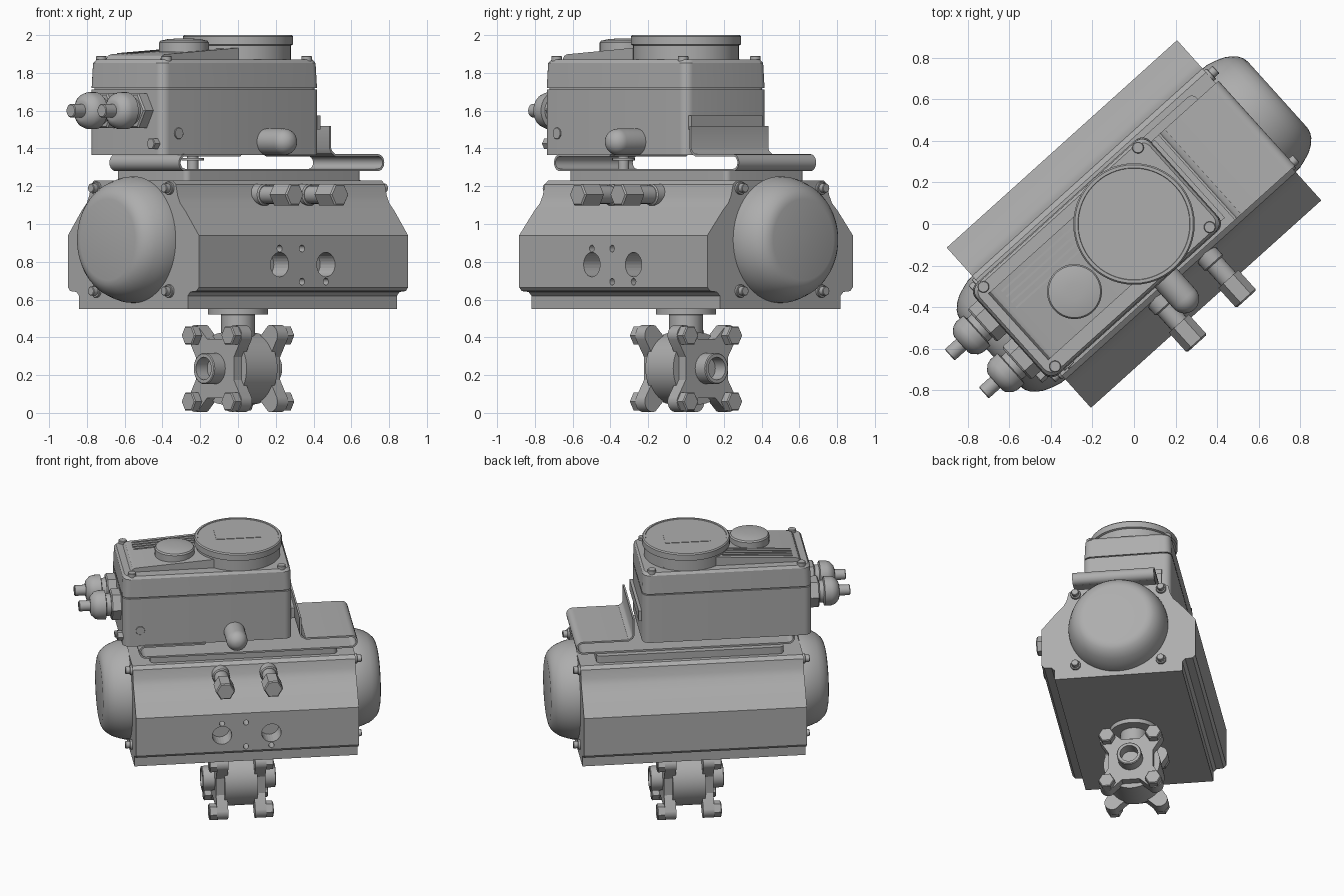
import bpy, bmesh, math
from mathutils import Matrix, Vector

if "Cube" in bpy.data.objects:
    bpy.data.objects.remove(bpy.data.objects["Cube"])

# One grey for the whole assembly
GREY = (0.42, 0.42, 0.42, 1)
mat = bpy.data.materials.new("grey_metal")
mat.use_nodes = True
mat.diffuse_color = GREY
mat.node_tree.nodes["Principled BSDF"].inputs["Base Color"].default_value = GREY

# The assembly is modelled square to the axes, then turned about z
TURN = Matrix.Rotation(math.radians(42), 4, 'Z')
parts = []


def loft(name, rings):
    """Skin equal-length closed rings and cap both ends."""
    bm = bmesh.new()
    loops = [[bm.verts.new(p) for p in ring] for ring in rings]
    n = len(loops[0])
    for a, b in zip(loops, loops[1:]):
        for i in range(n):
            j = (i + 1) % n
            bm.faces.new((a[i], a[j], b[j], b[i]))
    bm.faces.new(loops[0])
    bm.faces.new(loops[-1])
    bmesh.ops.recalc_face_normals(bm, faces=bm.faces)
    mesh = bpy.data.meshes.new(name)
    bm.to_mesh(mesh)
    bm.free()
    mesh.materials.append(mat)
    ob = bpy.data.objects.new(name, mesh)
    bpy.context.collection.objects.link(ob)
    ob.matrix_world = TURN
    parts.append(ob)
    return ob


def lathe(name, profile, at, axis=(0, 0, 1), sides=32):
    """Turn (radius, height) pairs about an axis through a point."""
    m = Matrix.Translation(at) @ Vector(axis).to_track_quat('Z', 'Y').to_matrix().to_4x4()
    ang = [math.tau * i / sides for i in range(sides)]
    return loft(name, [[m @ Vector((r * math.cos(t), r * math.sin(t), h)) for t in ang]
                       for r, h in profile])


def rod(name, r, length, at, axis=(0, 0, 1), sides=24):
    c = min(r, length) * 0.12
    return lathe(name, [(r, 0), (r, length - c), (r - c, length)], at, axis, sides)


def slab(name, u0, u1, v0, v1, z0, z1, r=0.0, inset=0.0):
    """Upright block with rounded corners and an optional inset, softened top."""
    def ring(d, z):
        out = []
        for k, (u, v) in enumerate(((u1, v1), (u0, v1), (u0, v0), (u1, v0))):
            su, sv = (1 if u == u1 else -1), (1 if v == v1 else -1)
            cu, cv = u - su * (r + d), v - sv * (r + d)
            for i in range(7 if r else 1):
                t = math.pi / 2 * (k + i / 6)
                out.append((cu + r * math.cos(t), cv + r * math.sin(t), z))
        return out
    if not inset:
        return loft(name, [ring(0, z0), ring(0, z1)])
    return loft(name, [ring(0, z0), ring(inset * 0.3, z1 - inset), ring(inset, z1)])


def extrude_u(name, pts, u0, u1):
    return loft(name, [[(u, v, z) for v, z in pts] for u in (u0, u1)])


# Pneumatic cylinder body: mirrored half section run lengthwise
half = [(.43, .55), (.43, .62), (.45, .64), (.50, .645), (.518, .665), (.518, .94),
        (.41, 1.07), (.37, 1.11), (.35, 1.15), (.335, 1.21), (.31, 1.23)]
section = half + [(-v, z) for v, z in reversed(half)]
body = extrude_u("cylinder_body", section, -.745, .745)

# Air ports and mounting holes cut into the front face
for u, z, r in ((-.17, .785, .065), (.16, .785, .065), (-.17, .87, .018), (-.01, .87, .018),
                (-.01, .695, .018), (.16, .695, .018)):
    cutter = rod("port_cutter", r, .25, (u, -.40, z), (0, -1, 0))
    parts.remove(cutter)
    cutter.hide_render = True
    cutter.hide_viewport = True
    cut = body.modifiers.new("port", 'BOOLEAN')
    cut.operation, cut.solver, cut.object = 'DIFFERENCE', 'EXACT', cutter

# Domed end caps with corner screws
dome = [(.335, 0), (.333, .03), (.322, .07), (.305, .115), (.285, .145), (.262, .168),
        (.24, .18), (.215, .186)]
for s, side in ((-1, "right"), (1, "left")):
    lathe(side + "_end_dome", dome, (s * .743, 0, .917), (s, 0, 0), 64)
    for v in (-.288, .288):
        for z in (.645, 1.19):
            rod(side + "_cap_washer", .034, .02, (s * .74, v, z), (s, 0, 0))
            rod(side + "_cap_screw", .024, .05, (s * .74, v, z), (s, 0, 0))

# Air fittings on the front
for u in (-.16, .16):
    rod("fitting_collar", .058, .08, (u, -.32, 1.155), (0, -1, 0))
    rod("fitting_tube", .048, .2, (u, -.32, 1.155), (0, -1, 0))
    rod("fitting_hex", .065, .13, (u, -.50, 1.155), (0, -1, 0), 6)

# Mounting pad and folded bracket
slab("top_pad", -.62, .63, -.28, .28, 1.22, 1.28, .03)
slab("bracket_base", -.66, .72, -.31, .24, 1.28, 1.292)


def fold(name, end, inner, rise=0):
    """Sheet strip that wraps round one end and may turn up at the inner edge."""
    s = 1 if end > 0 else -1
    def path(off):
        rad = .045 - off
        p = [(end - s * .045 + s * rad * math.cos(t), 1.325 + rad * math.sin(t))
             for t in (math.pi * (i / 10 - .5) for i in range(11))]
        p.append((inner + s * off, 1.37 - off))
        if rise:
            p[-1] = (inner + s * .03, 1.37 - off)
            p += [(inner + s * .008 + s * off * -.7, 1.385 - off * .7), (inner - s * off, 1.40),
                  (inner - s * off, rise)]
        return p
    outline = path(0) + path(.012)[::-1]
    return loft(name, [[(u, v, z) for u, z in outline] for v in (-.31, .24)])


fold("bracket_right_fold", -.70, -.25)
fold("bracket_left_fold", .763, .385, 1.52)
rod("coupling_shaft", .03, .10, (-.4, -.085, 1.28))
rod("coupling_disc", .06, .015, (-.4, -.085, 1.335))

# Control housing and lid
slab("housing", -.805, .325, -.295, .295, 1.365, 1.712, .05)
slab("housing_seam", -.795, .315, -.285, .285, 1.70, 1.725, .05)
slab("housing_lid", -.805, .325, -.295, .295, 1.72, 1.87, .05, .018)
for u in (-.74, .26):
    for v in (-.255, .26):
        rod("lid_screw", .028, .03, (u, v, 1.86))

# Sloping lid panel with vent ribs
def slope(u):
    return 1.897 + (u + .73) * .065


wedge = [(-.75, 1.86), (-.73, 1.89), (-.71, slope(-.71)), (.16, slope(.16)), (.18, 1.86)]
loft("sloped_panel", [[(u, v, z) for u, z in wedge] for v in (-.21, .22)])
for i in range(4):
    v = .08 + i * .035
    rib = [(-.69, slope(-.69) - .01), (-.69, slope(-.69) + .005),
           (-.22, slope(-.22) + .005), (-.22, slope(-.22) - .01)]
    loft("vent_rib", [[(u, w, z) for u, z in rib] for w in (v - .005, v + .005)])

# Round display and selector knob
lathe("display", [(.28, 0), (.28, .075), (.292, .08), (.292, .122), (.285, .13), (.27, .13),
                  (.268, .126)], (0, 0, 1.87), sides=64)
slab("display_screen", -.15, .15, -.04, .10, 1.99, 1.999)
lathe("selector_knob", [(.132, 0), (.132, .05), (.125, .06), (.09, .068), (.04, .072)],
      (-.43, -.05, 1.91), sides=48)

# Cable glands
for v in (-.12, .125):
    at = (-.80, v, 1.6)
    rod("gland_nut", .105, .07, at, (-1, 0, 0), 6)
    lathe("gland_body", [(.075, .06), (.075, .10), (.098, .105), (.098, .15), (.09, .175),
                         (.065, .2), (.05, .205)], at, (-1, 0, 0))
    rod("gland_cable", .036, .28, at, (-1, 0, 0))

# Small housing hardware
rod("ground_screw", .033, .04, (-.80, -.24, 1.425), (-1, 0, 0), 6)
rod("side_screw", .03, .012, (-.69, -.29, 1.48), (0, -1, 0))
slab("terminal_strip", .32, .345, -.27, .235, 1.50, 1.575)
rounded = [(.07 * math.cos(t), .14 + .07 * math.sin(t))
           for t in (math.pi / 2 * i / 8 for i in range(8))]
lathe("vent_plug", [(.07, 0)] + rounded, (-.06, -.29, 1.435), (0, -1, 0))

# Ball valve: stem, barrel, two lugged flanges with bolts and pipe ends
rod("stem_flange", .16, .035, (0, 0, .52), sides=48)
rod("stem_neck", .09, .15, (0, 0, .38))
lathe("valve_barrel", [(.19, -.11), (.19, .11)], (0, 0, .235), (1, 0, 0), 48)

flange = []
for k, (sv, sz) in enumerate(((1, 1), (-1, 1), (-1, -1), (1, -1))):
    for i in range(-2, 11):
        t = math.pi / 2 * k + math.pi / 2 * i / 8
        flange.append((sv * .157 + .055 * math.cos(t), .235 + sz * .175 + .055 * math.sin(t)))
    # concave waist between neighbouring lugs
    t = math.pi / 2 * (k + 1)
    for off in (-.06, .06):
        c, s = math.cos(t), math.sin(t)
        flange.append((.15 * c - off * s * -1 * -1, .235 + .155 * s + off * c))

for s, side in ((-1, "right"), (1, "left")):
    extrude_u(side + "_valve_flange", flange, s * .09, s * .165)
    lathe(side + "_pipe_end", [(.083, 0), (.083, .08), (.078, .085), (.06, .085), (.06, -.02)],
          (s * .16, 0, .235), (s, 0, 0))
    for v in (-.157, .157):
        for z in (.06, .41):
            rod(side + "_flange_bolt", .055, .05, (s * .165, v, z), (s, 0, 0), 6)

# Smooth rounded surfaces, keep hard edges
bpy.ops.object.select_all(action='DESELECT')
for ob in parts:
    ob.select_set(True)
bpy.context.view_layer.objects.active = body
bpy.ops.object.shade_smooth_by_angle(angle=math.radians(30))
